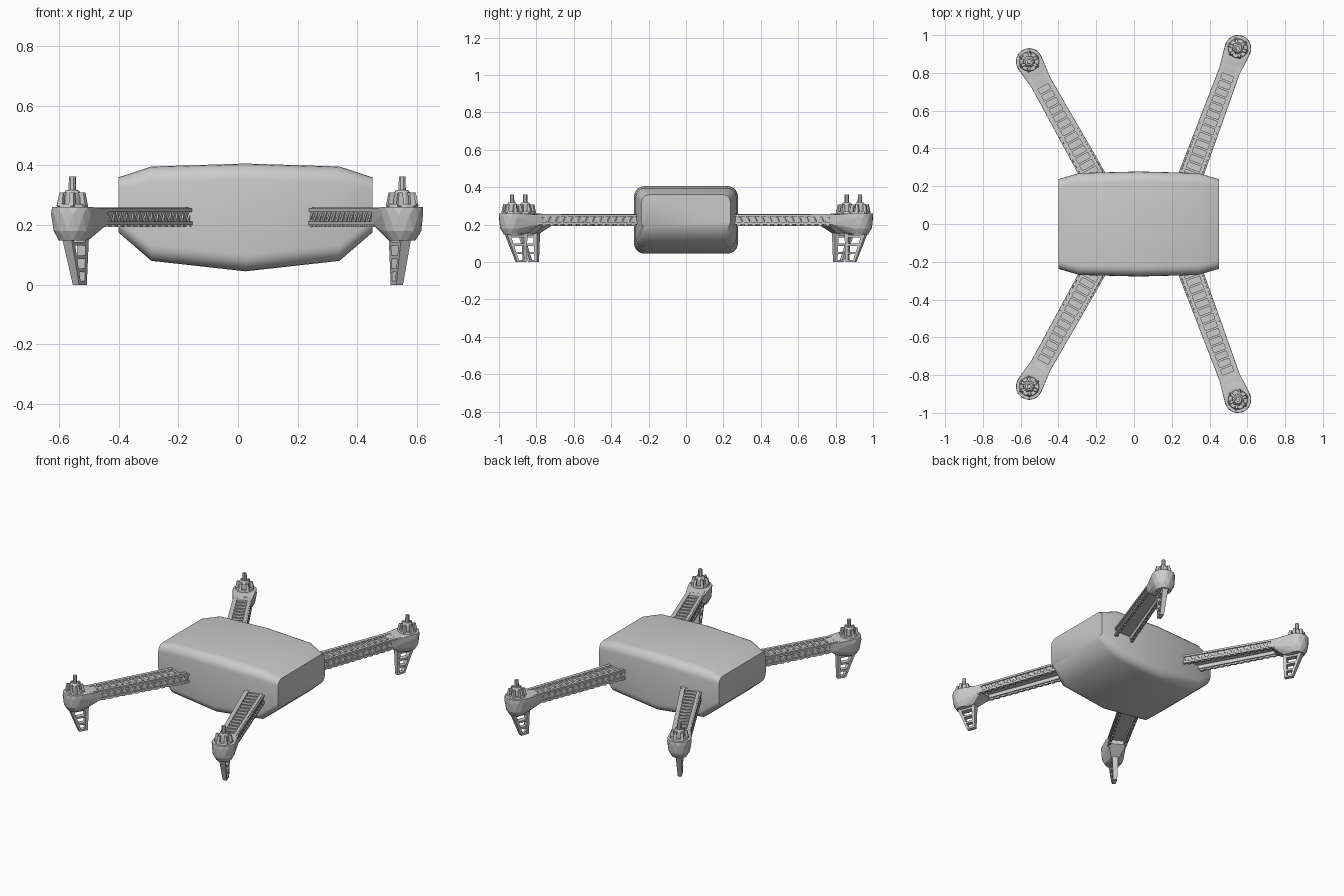
import bpy, bmesh, math
from mathutils import Vector, Matrix

if "Cube" in bpy.data.objects:
    bpy.data.objects.remove(bpy.data.objects["Cube"])


def finish(bm, name, angle=None):
    bmesh.ops.recalc_face_normals(bm, faces=bm.faces)
    me = bpy.data.meshes.new(name)
    bm.to_mesh(me)
    bm.free()
    ob = bpy.data.objects.new(name, me)
    bpy.context.collection.objects.link(ob)
    if angle:
        bpy.ops.object.select_all(action='DESELECT')
        ob.select_set(True)
        bpy.context.view_layer.objects.active = ob
        bpy.ops.object.shade_smooth_by_angle(angle=math.radians(angle))
    return ob


def bar(bm, p, q, w, h, taper=1.0):
    """Rectangular bar from p to q, w across and h deep."""
    p, q = Vector(p), Vector(q)
    d = (q - p).normalized()
    up = Vector((0, 0, 1)) if abs(d.z) < 0.9 else Vector((1, 0, 0))
    side = d.cross(up).normalized()
    up = side.cross(d)
    rings = []
    for c, k in ((p, 1), (q, taper)):
        rings.append([bm.verts.new(c + side * (a * w * k / 2) + up * (b * h * k / 2))
                      for a, b in ((-1, -1), (1, -1), (1, 1), (-1, 1))])
    skin(bm, rings)


def skin(bm, rings):
    """Join rings into a closed tube."""
    n = len(rings[0])
    for a, b in zip(rings, rings[1:]):
        for i in range(n):
            bm.faces.new((a[i], a[(i + 1) % n], b[(i + 1) % n], b[i]))
    bm.faces.new(rings[0])
    bm.faces.new(rings[-1])


def tube(bm, z0, z1, r0, r1, sides):
    bmesh.ops.create_cone(bm, cap_ends=True, segments=sides, radius1=r0, radius2=r1,
                          depth=z1 - z0, matrix=Matrix.Translation((0, 0, (z0 + z1) / 2)))


# Body: rounded rectangles lofted along x (x, half width, bottom, top, radius)
def make_body():
    bm = bmesh.new()
    rings = []
    for x, hy, z0, z1, r in ((-0.40, 0.237, 0.175, 0.36, 0.04), (-0.29, 0.27, 0.08, 0.396, 0.052),
                             (0.025, 0.278, 0.045, 0.406, 0.055), (0.34, 0.27, 0.08, 0.396, 0.052),
                             (0.45, 0.237, 0.175, 0.36, 0.04)):
        ring = []
        for k, (cy, cz) in enumerate(((hy - r, z1 - r), (r - hy, z1 - r),
                                      (r - hy, z0 + r), (hy - r, z0 + r))):
            for i in range(6):
                a = math.radians(90 * k + 18 * i)
                ring.append(bm.verts.new((x, cy + r * math.cos(a), cz + r * math.sin(a))))
        rings.append(ring)
    skin(bm, rings)
    finish(bm, "body", 50)


# Arm: ladder deck, side walls and outer trusses (local x runs toward the body)
def make_arm(name):
    bm = bmesh.new()
    u0, u1, step = 0.06, 0.78, 0.042
    hw = lambda u: 0.054 + 0.011 * (u - u0) / (u1 - u0)
    bar(bm, (u0, 0, 0.237), (u1, 0, 0.237), 0.08, 0.014)
    for s in (-1, 1):
        def edge(u, k, z):
            return (u, s * hw(u) * k, z)
        bar(bm, edge(u0, 0.72, 0.249), edge(u1, 0.72, 0.249), 0.018, 0.018)
        bar(bm, edge(u0, 0.78, 0.226), edge(u1, 0.78, 0.226), 0.010, 0.036)
        bar(bm, edge(u0, 0.92, 0.206), edge(u1, 0.92, 0.206), 0.012, 0.012)
        bar(bm, edge(u0, 0.94, 0.249), edge(u1, 0.94, 0.249), 0.008, 0.012)
        for i in range(17):
            u = u0 + i * step
            bar(bm, edge(u, 0.94, 0.208), edge(u + step / 2, 0.82, 0.250), 0.006, 0.008)
            bar(bm, edge(u + step / 2, 0.82, 0.250), edge(u + step, 0.94, 0.208), 0.006, 0.008)
            bar(bm, edge(u + 0.01, 0.85, 0.198), edge(u + 0.03, 0.85, 0.198), 0.012, 0.008)
    for i in range(1, 18):
        u = u0 + i * step
        bar(bm, (u, -0.04, 0.249), (u, 0.04, 0.249), 0.012, 0.016)
    return finish(bm, name)


# Motor housing: faceted convex hull blending into the arm
def make_housing(name):
    bm = bmesh.new()
    for z, r, off in ((0.148, 0.045, 0), (0.180, 0.064, 0.5), (0.235, 0.071, 0), (0.260, 0.070, 0.5)):
        for i in range(12):
            a = math.tau * (i + off) / 12
            bm.verts.new((r * math.cos(a), r * math.sin(a), z))
    for v in (-0.054, 0.054):
        for z in (0.205, 0.252):
            bm.verts.new((0.15, v, z))
    bm.verts.new((0.08, -0.025, 0.155))
    bm.verts.new((0.08, 0.025, 0.155))
    bmesh.ops.convex_hull(bm, input=bm.verts)
    return finish(bm, name)


# Motor: base ring, claws, core and shaft
def make_motor(name):
    bm = bmesh.new()
    tube(bm, 0.255, 0.270, 0.054, 0.050, 16)
    tube(bm, 0.265, 0.305, 0.032, 0.030, 12)
    tube(bm, 0.305, 0.318, 0.030, 0.020, 12)
    tube(bm, 0.310, 0.362, 0.013, 0.012, 8)
    for i in range(6):
        a = math.tau * (i + 0.5) / 6
        c, s = math.cos(a), math.sin(a)
        bar(bm, (0.045 * c, 0.045 * s, 0.262), (0.039 * c, 0.039 * s, 0.308), 0.020, 0.020, 0.7)
        bar(bm, (0.015 * c, 0.015 * s, 0.304), (0.043 * c, 0.043 * s, 0.304), 0.012, 0.010)
    return finish(bm, name)


# Landing leg: tapered ladder
def make_leg(name):
    bm = bmesh.new()
    outer = lambda z: 0.025 - 0.065 * z / 0.16
    inner = 0.078

    def post(a0, a1, b0, b1, z0, z1):
        rings = []
        for z, a, b in ((z0, a0, b0), (z1, a1, b1)):
            t = 0.012 + 0.006 * z / 0.16
            rings.append([bm.verts.new(p) for p in ((a, -t, z), (b, -t, z), (b, t, z), (a, t, z))])
        skin(bm, rings)
    top = 0.17
    post(outer(0), outer(top), outer(0) + 0.014, outer(top) + 0.02, 0, top)
    post(inner - 0.014, inner - 0.018, inner, inner + 0.004, 0, top)
    for z in (0, 0.042, 0.086, 0.132):
        post(outer(z) + 0.005, outer(z) + 0.005, inner - 0.005, inner - 0.005, z, z + 0.012)
    return finish(bm, name)


make_body()

# Place the four arm assemblies
for side, (mx, my, bx, by) in (("right", (0.55, 0.93, 0.305, 0.27)), ("left", (-0.555, 0.86, -0.225, 0.27))):
    for end, s in (("front", -1), ("back", 1)):
        ang = math.atan2(s * (by - my), bx - mx)
        place = Matrix.Translation((mx, s * my, 0)) @ Matrix.Rotation(ang, 4, 'Z')
        for part, make in (("arm", make_arm), ("motor_housing", make_housing),
                           ("motor", make_motor), ("landing_leg", make_leg)):
            make(f"{end}_{side}_{part}").matrix_world = place
